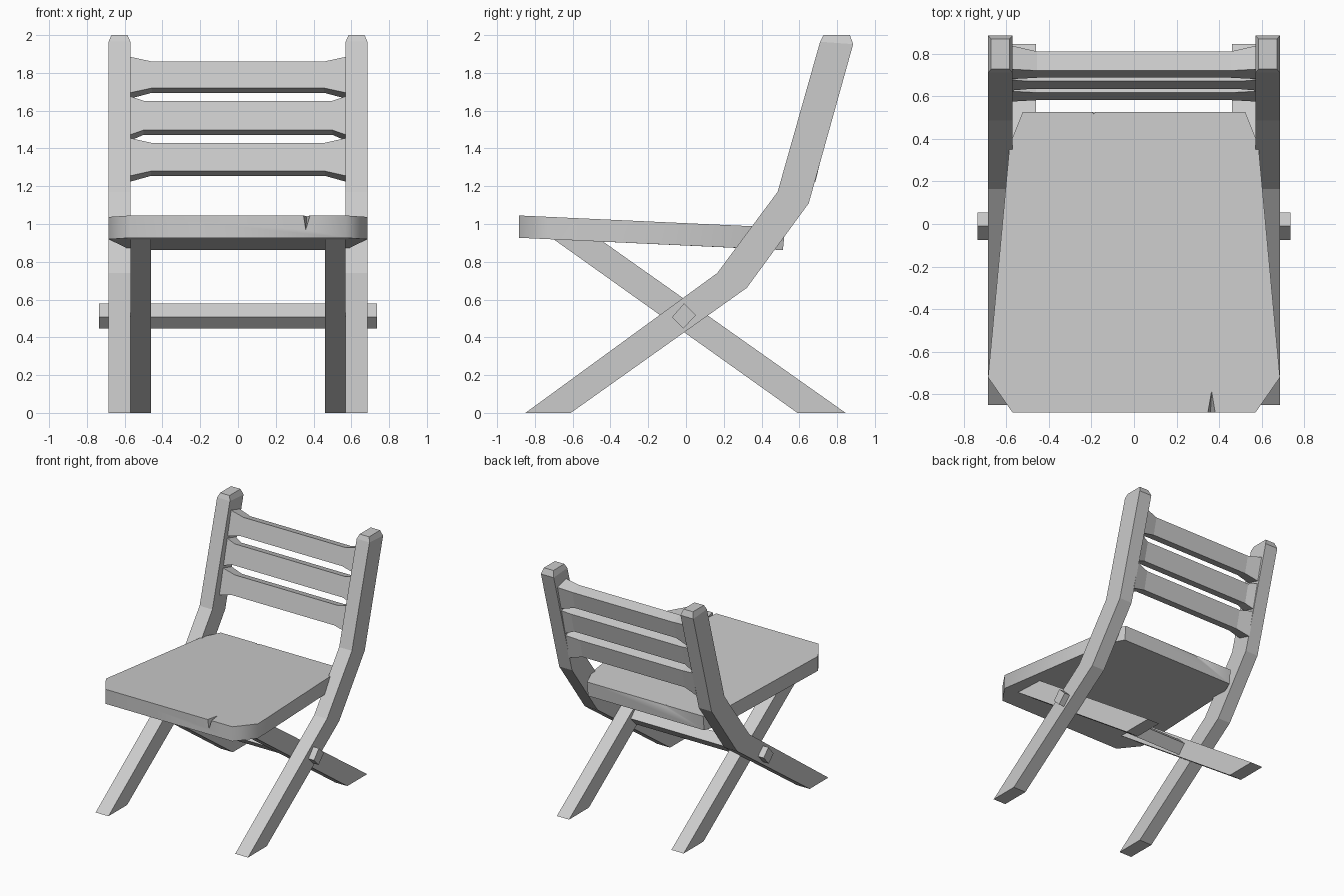
import bpy, bmesh, math

if "Cube" in bpy.data.objects:
    bpy.data.objects.remove(bpy.data.objects["Cube"])


def finish(name, bm):
    bmesh.ops.recalc_face_normals(bm, faces=bm.faces)
    me = bpy.data.meshes.new(name)
    bm.to_mesh(me)
    bm.free()
    ob = bpy.data.objects.new(name, me)
    bpy.context.collection.objects.link(ob)
    return ob


def loft(name, rings):
    """Skin a series of equal-length closed rings and cap both ends."""
    bm = bmesh.new()
    vs = [[bm.verts.new(p) for p in r] for r in rings]
    for a, b in zip(vs, vs[1:]):
        for i in range(len(a)):
            j = (i + 1) % len(a)
            bm.faces.new((a[i], a[j], b[j], b[i]))
    bm.faces.new(vs[0])
    bm.faces.new(vs[-1])
    return finish(name, bm)


def beam(name, side, stations):
    """Rectangular beam; each station is (front yz, back yz, inner x, outer x)."""
    return loft(name, [[(side * x0, *f), (side * x1, *f), (side * x1, *b), (side * x0, *b)]
                       for f, b, x0, x1 in stations])


for side, tag in ((-1, "left"), (1, "right")):
    # Bent back post running from the front foot to the top of the backrest
    beam("back_post_" + tag, side, [
        ((-0.85, 0), (-0.61, 0), 0.57, 0.685),
        ((0.165, 0.74), (0.322, 0.662), 0.57, 0.685),
        ((0.485, 1.17), (0.65, 1.11), 0.57, 0.685),
        ((0.71, 1.965), (0.885, 1.952), 0.57, 0.685),
        ((0.727, 2.0), (0.868, 2.0), 0.585, 0.67)])
    # Straight leg running from the back foot up into the seat
    beam("seat_leg_" + tag, side, [
        ((0.59, 0), (0.845, 0), 0.46, 0.57),
        ((-0.716, 0.93), (-0.472, 0.93), 0.46, 0.57)])

# Square crossbar at the pivot
diamond = [(-0.074, 0.507), (-0.01, 0.58), (0.053, 0.518), (-0.014, 0.447)]
loft("crossbar", [[(x, y, z) for y, z in diamond] for x in (-0.735, 0.735)])


# Backrest slats, flared at both ends
def slat_ring(x, z0, z1, flare):
    ring = []
    for z, depth in ((z0 - flare, 0), (z1 + flare, 0), (z1 + flare, 1), (z0 - flare, 1)):
        t = depth * (0.09 + 0.8 * flare)
        ring.append((x, 0.72 + 0.24 * (z - 1.86) + t, z - 0.28 * t))
    return ring


for n, (z0, z1, bend) in enumerate(((1.28, 1.43, 0.46), (1.497, 1.652, 0.5), (1.72, 1.86, 0.455))):
    loft(f"back_slat_{n + 1}", [slat_ring(x, z0, z1, f) for x, f in
                                ((-0.575, 0.026), (-bend, 0), (bend, 0), (0.575, 0.026))])

# Tilted seat with clipped corners
half = [(0.57, -0.885), (0.685, -0.72), (0.583, 0.375), (0.522, 0.525)]
outline = half + [(-x, y) for x, y in reversed(half)]


def seat_top(y):
    return 1.045 - 0.046 * (y + 0.885)


seat = loft("seat", [[(x, y - (0.012 if d and y > 0.5 else 0), seat_top(y) - d) for x, y in outline]
                     for d in (0.118, 0)])

# Small chips in the front and back edges of the seat
chips = {"front_chip_cutter": [(0.342, -0.9, 1.06), (0.388, -0.9, 1.06), (0.358, -0.9, 0.96), (0.365, -0.77, 1.05)],
         "back_chip_cutter": [(-0.215, 0.54, 1.0), (-0.165, 0.54, 1.0), (-0.185, 0.54, 0.93), (-0.19, 0.505, 1.0)]}
for name, pts in chips.items():
    bm = bmesh.new()
    for p in pts:
        bm.verts.new(p)
    bmesh.ops.convex_hull(bm, input=bm.verts)
    cutter = finish(name, bm)
    cutter.hide_render = True
    cutter.display_type = 'WIRE'
    mod = seat.modifiers.new(name, 'BOOLEAN')
    mod.operation = 'DIFFERENCE'
    mod.solver = 'EXACT'
    mod.object = cutter
    bpy.context.view_layer.objects.active = seat
    bpy.ops.object.modifier_apply(modifier=name)
    bpy.data.objects.remove(cutter)

# Soft shading round the seat corners
bpy.ops.object.select_all(action='DESELECT')
seat.select_set(True)
bpy.context.view_layer.objects.active = seat
bpy.ops.object.shade_smooth_by_angle(angle=math.radians(60))
